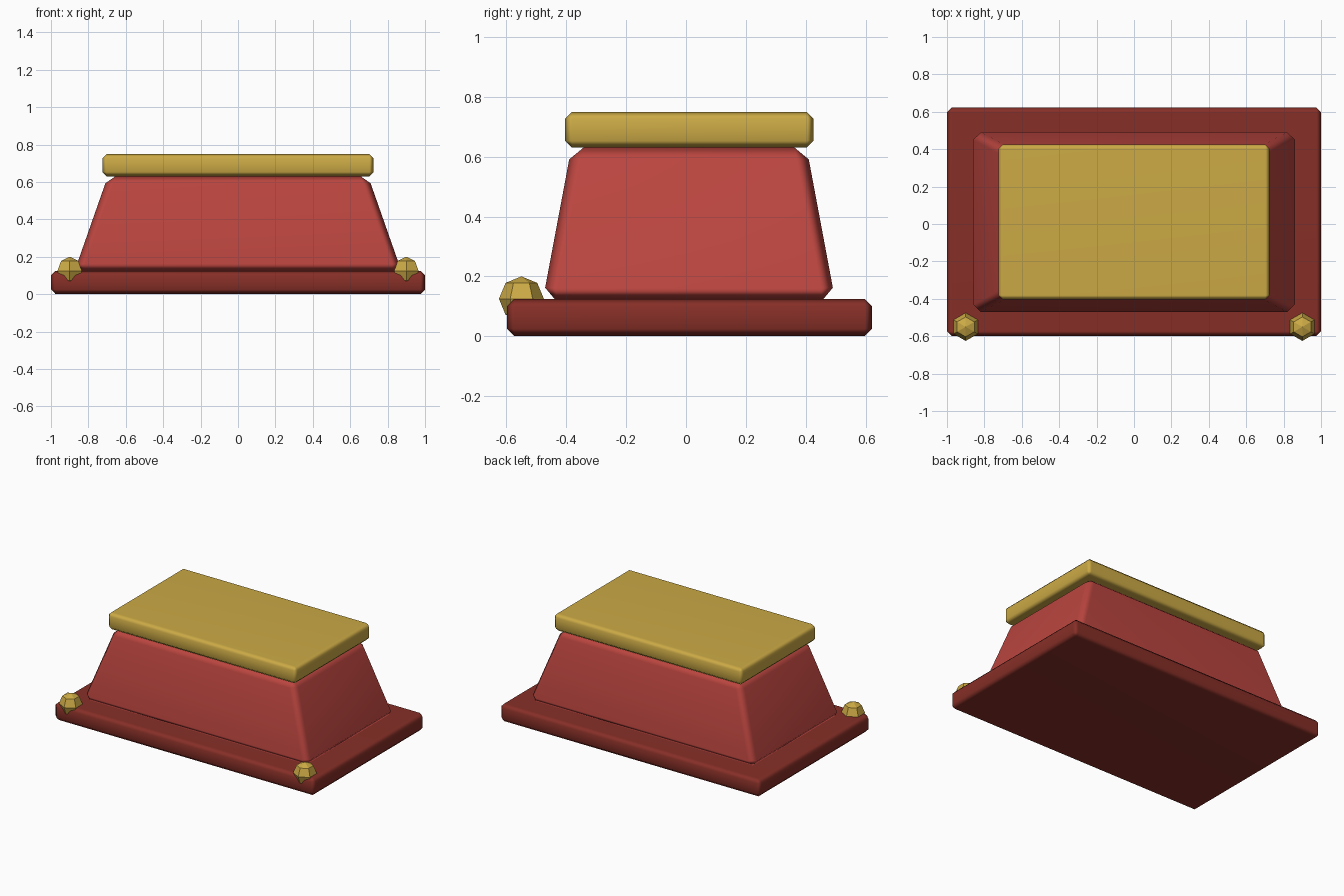
import bpy
import bmesh
from mathutils import Vector

default = bpy.data.objects.get("Cube")
if default:
    bpy.data.objects.remove(default, do_unlink=True)


def make_material(name, color):
    mat = bpy.data.materials.new(name)
    mat.use_nodes = True
    mat.diffuse_color = (*color, 1)
    mat.node_tree.nodes["Principled BSDF"].inputs["Base Color"].default_value = (*color, 1)
    return mat


dark_red = make_material("dark red", (0.24, 0.028, 0.02))
red = make_material("red", (0.5, 0.06, 0.05))
gold = make_material("gold", (0.6, 0.4, 0.06))


def add_object(name, bm, mat, location):
    mesh = bpy.data.meshes.new(name)
    bm.to_mesh(mesh)
    bm.free()
    mesh.materials.append(mat)
    obj = bpy.data.objects.new(name, mesh)
    obj.location = location
    bpy.context.collection.objects.link(obj)
    return obj


def tapered_block(name, bottom, top, z_low, z_high, y, bevel, mat):
    """Chamfered block with separate half sizes at the bottom and top."""
    bm = bmesh.new()
    bmesh.ops.create_cube(bm, size=2)
    for v in bm.verts:
        half = top if v.co.z > 0 else bottom
        v.co = Vector((v.co.x * half[0], v.co.y * half[1],
                       z_high if v.co.z > 0 else z_low))
    for face in bm.faces:
        face.smooth = True
    obj = add_object(name, bm, mat, (0, y, 0))
    chamfer = obj.modifiers.new("chamfer", "BEVEL")
    chamfer.width = bevel
    chamfer.segments = 1
    # Broad faces stay flat while the chamfers blend into them
    obj.modifiers.new("face normals", "WEIGHTED_NORMAL")
    return obj


# Base slab, sloping body and lid
tapered_block("base", (1, 0.61), (1, 0.61), 0, 0.125, 0.012, 0.025, dark_red)
tapered_block("body", (0.874, 0.488), (0.696, 0.393), 0.123, 0.63, 0.01, 0.04, red)
tapered_block("lid", (0.725, 0.415), (0.725, 0.415), 0.63, 0.75, 0.011, 0.023, gold)

# Faceted studs on the front corners
for side, x in (("right", -0.9), ("left", 0.9)):
    bm = bmesh.new()
    bmesh.ops.create_uvsphere(bm, u_segments=6, v_segments=4, radius=0.075)
    add_object(side + "_stud", bm, gold, (x, -0.55, 0.125))
